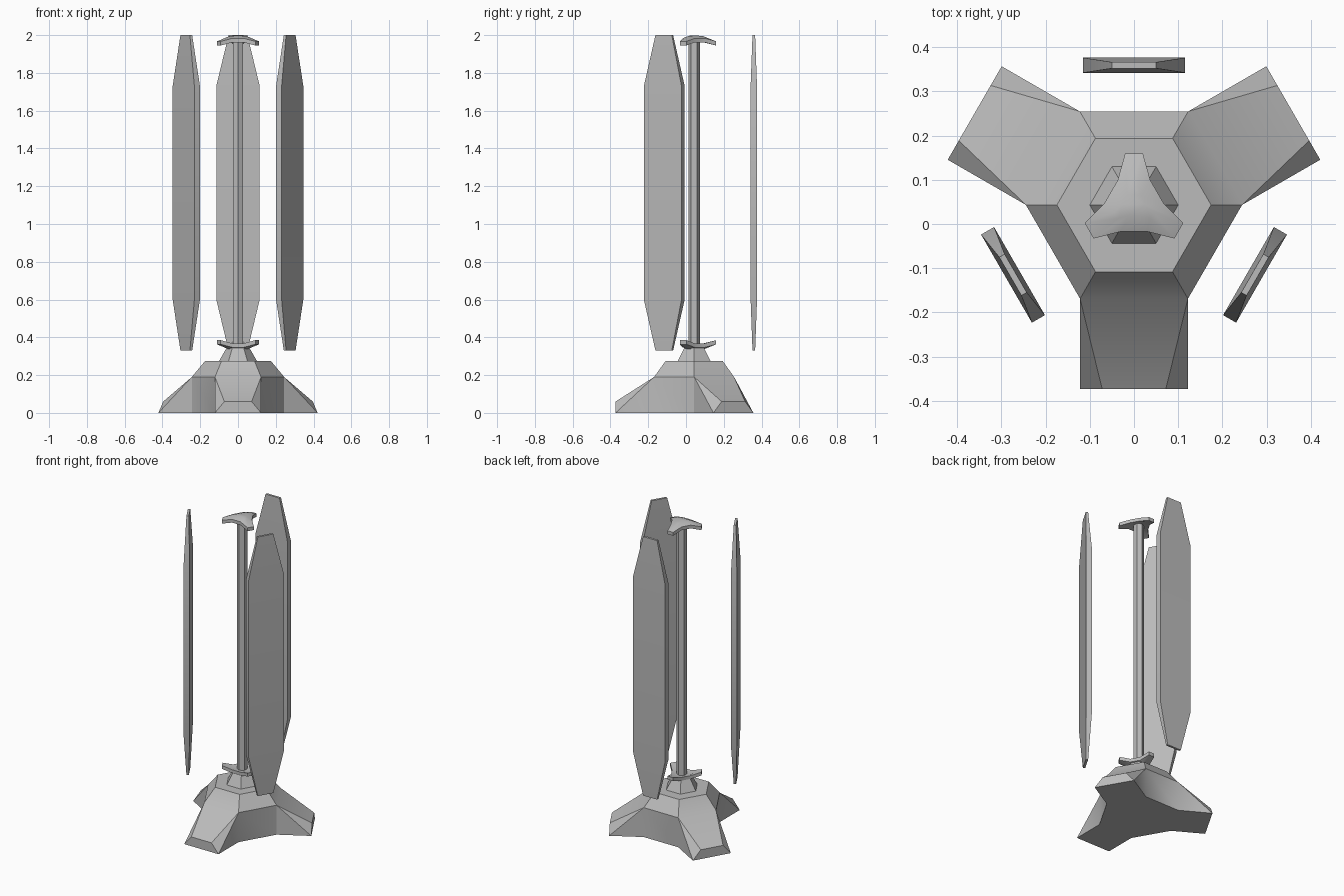
import bpy, bmesh, math
from mathutils import Matrix, Vector

old = bpy.data.objects.get("Cube")
if old:
    bpy.data.objects.remove(old, do_unlink=True)

AXIS_Y = 0.043   # y of the threefold axis
THIRD = 2 * math.pi / 3

grey = bpy.data.materials.new("plain_grey")
grey.use_nodes = True
grey.diffuse_color = (0.5, 0.5, 0.5, 1)
grey.node_tree.nodes["Principled BSDF"].inputs["Base Color"].default_value = (0.5, 0.5, 0.5, 1)


def finish(name, bm):
    bmesh.ops.remove_doubles(bm, verts=bm.verts, dist=0.0005)
    bmesh.ops.recalc_face_normals(bm, faces=bm.faces)
    mesh = bpy.data.meshes.new(name)
    bm.to_mesh(mesh)
    bm.free()
    mesh.materials.append(grey)
    obj = bpy.data.objects.new(name, mesh)
    obj.location.y = AXIS_Y
    bpy.context.collection.objects.link(obj)
    bpy.ops.object.select_all(action='DESELECT')
    obj.select_set(True)
    bpy.context.view_layer.objects.active = obj
    bpy.ops.object.shade_smooth_by_angle(angle=math.radians(30))
    return obj


def face(bm, points):
    bm.faces.new([bm.verts.new(p) for p in points])


def loft(name, rings):
    """Skin a list of equal-length rings and cap both ends."""
    bm = bmesh.new()
    n = len(rings[0])
    loops = [[bm.verts.new(p) for p in ring] for ring in rings]
    for low, high in zip(loops, loops[1:]):
        for i in range(n):
            j = (i + 1) % n
            bm.faces.new((low[i], low[j], high[j], high[i]))
    bm.faces.new(loops[0])
    bm.faces.new(loops[-1])
    return finish(name, bm)


def polygon(radius, z, sides=6, turn=0.0):
    return [(radius * math.cos(turn + math.tau * i / sides),
             radius * math.sin(turn + math.tau * i / sides), z) for i in range(sides)]


# Three-footed base: a hexagonal hub with a sloping foot on every other side
foot = {"hub": (0.087, -0.151, 0.275), "knee": (0.122, -0.212, 0.19),
        "toe": (0.072, -0.416, 0.06), "sole": (0.122, -0.416, 0),
        "heel": (0.122, -0.212, 0)}
bm = bmesh.new()
hub_ring, heel_ring = [], []
for k in range(3):
    spin = Matrix.Rotation(THIRD * k, 3, 'Z')
    after = Matrix.Rotation(THIRD * (k + 1), 3, 'Z')
    right = {n: spin @ Vector(p) for n, p in foot.items()}
    left = {n: spin @ Vector((-p[0], p[1], p[2])) for n, p in foot.items()}
    following = {n: after @ Vector((-p[0], p[1], p[2])) for n, p in foot.items()}
    for a, b in (("hub", "knee"), ("knee", "toe"), ("toe", "sole"), ("sole", "heel")):
        face(bm, (left[a], right[a], right[b], left[b]))
    for side in (left, right):
        face(bm, (side["knee"], side["toe"], side["sole"]))
        face(bm, (side["knee"], side["sole"], side["heel"]))
    for a, b in (("hub", "knee"), ("knee", "heel")):
        face(bm, (right[a], following[a], following[b], right[b]))
    hub_ring += [left["hub"], right["hub"]]
    heel_ring += [left["heel"], right["heel"]]
face(bm, hub_ring)
face(bm, heel_ring)
finish("base", bm)

# Neck and pole
loft("neck", [polygon(0.1, 0.275), polygon(0.06, 0.345)])
loft("pole", [polygon(0.031, 0.35, turn=math.pi / 6), polygon(0.031, 1.97, turn=math.pi / 6)])


# Three-lobed caps, drooping at the lobe tips
def lobed_ring(scale, tip_z, valley_z):
    ring = []
    for k in range(3):
        for turn, reach, half, z in ((0, 0.117, 0.02, tip_z), (math.pi / 3, 0.06, 0.03, valley_z)):
            spin = Matrix.Rotation(math.pi / 2 + THIRD * k + turn, 3, 'Z')
            ring += [spin @ Vector((reach * scale, s * half * scale, z)) for s in (-1, 1)]
    return ring


cap_rings = [lobed_ring(0.45, 1.965, 1.968), lobed_ring(1, 1.945, 1.962),
             lobed_ring(1, 1.967, 1.983), lobed_ring(0.4, 1.995, 1.997)]
loft("top_cap", cap_rings)
loft("bottom_cap", [[(p.x, p.y, 2.33 - p.z) for p in ring] for ring in cap_rings])

# Three floating panels with tapered ends
for k, name in enumerate(("back_panel", "right_panel", "left_panel")):
    rings = []
    for z, half, thick in ((0.33, 0.05, 0.007), (0.6, 0.115, 0.017),
                           (1.73, 0.115, 0.017), (2.0, 0.05, 0.007)):
        rings.append([(sx * half, 0.316 + sy * thick, z)
                      for sx, sy in ((-1, -1), (1, -1), (1, 1), (-1, 1))])
    panel = loft(name, rings)
    panel.rotation_euler.z = THIRD * k
